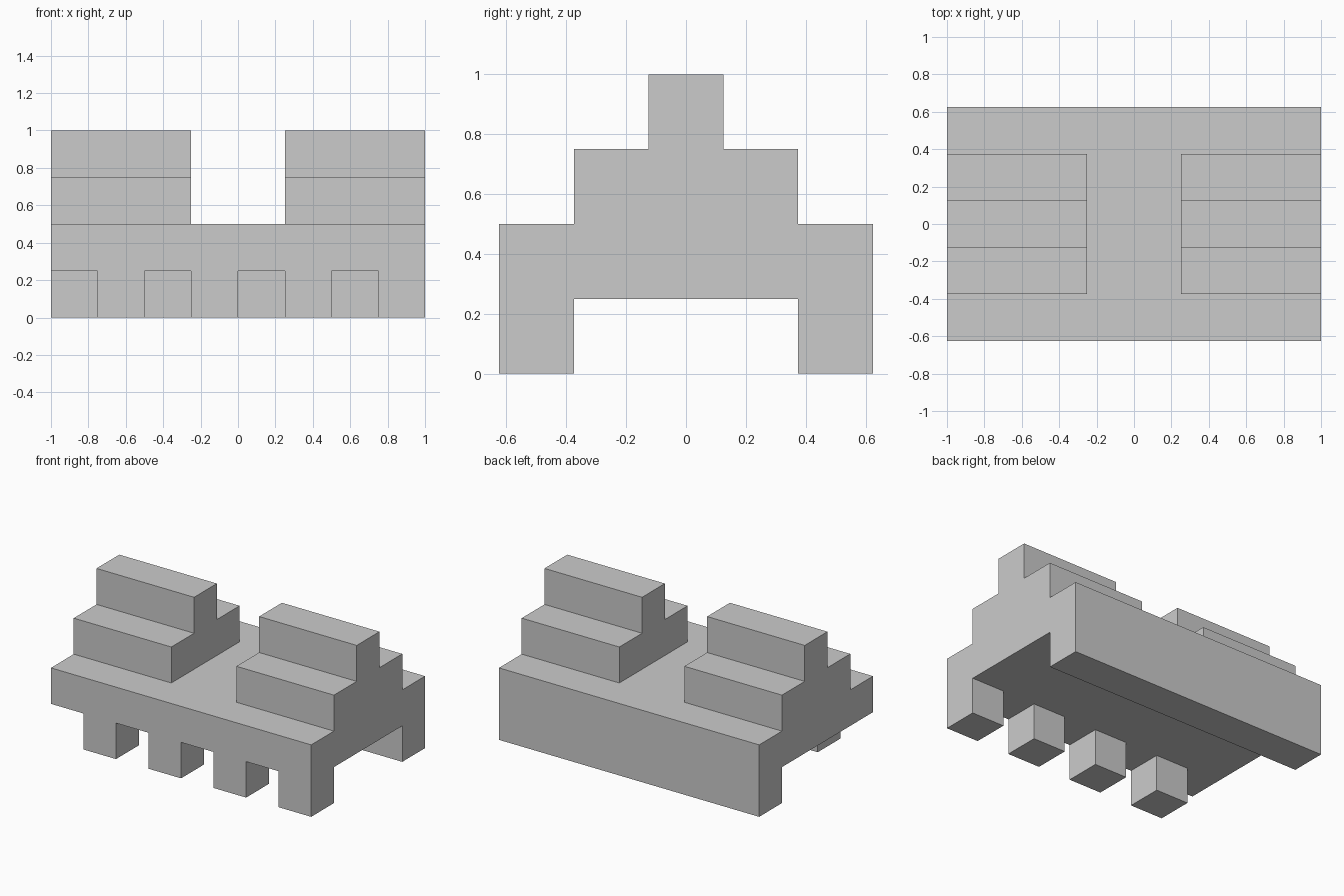
import bpy, bmesh
from mathutils import Matrix, Vector

if "Cube" in bpy.data.objects:
    bpy.data.objects.remove(bpy.data.objects["Cube"])

U = 0.25  # grid unit shared by every step, leg and gap

bm = bmesh.new()


def extrude(z, height, inside):
    """Pull the horizontal faces at level z whose centres pass the test."""
    faces = [f for f in bm.faces
             if abs(f.normal.z) > 0.9
             and abs(f.calc_center_median().z - z) < 1e-4
             and inside(*f.calc_center_median().xy)]
    new = bmesh.ops.extrude_face_region(bm, geom=faces)["geom"]
    verts = [g for g in new if isinstance(g, bmesh.types.BMVert)]
    bmesh.ops.translate(bm, verts=verts, vec=Vector((0, 0, height)))
    old = [f for f in faces if f.is_valid]
    if old:
        bmesh.ops.delete(bm, geom=old, context='FACES')
    bmesh.ops.recalc_face_normals(bm, faces=bm.faces[:])


# Deck: a slab divided into 8 x 5 unit cells
bmesh.ops.create_cube(bm, size=1, matrix=Matrix.Translation((0, 0, 1.5 * U))
                      @ Matrix.Diagonal((8 * U, 5 * U, U, 1)))
for axis, count in ((0, 8), (1, 5)):
    for i in range(1, count):
        co, no = Vector(), Vector()
        co[axis], no[axis] = (i - count / 2) * U, 1
        bmesh.ops.bisect_plane(bm, geom=bm.verts[:] + bm.edges[:] + bm.faces[:],
                               plane_co=co, plane_no=no)
bm.normal_update()

# Two stepped blocks on top, with an open aisle between them
extrude(2 * U, U, lambda x, y: abs(x) > U and abs(y) < 1.5 * U)
extrude(3 * U, U, lambda x, y: abs(y) < 0.5 * U)

# Solid back wall and four spaced front legs (every second cell)
extrude(U, -U, lambda x, y: y > 1.5 * U
        or (y < -1.5 * U and int((x + 1) / U) % 2 == 1))

# Merge flat areas into single clean faces
bmesh.ops.dissolve_limit(bm, angle_limit=0.01, verts=bm.verts[:], edges=bm.edges[:])
bmesh.ops.recalc_face_normals(bm, faces=bm.faces[:])

mesh = bpy.data.meshes.new("stepped_platform")
bm.to_mesh(mesh)
bm.free()
bpy.context.collection.objects.link(bpy.data.objects.new("stepped_platform", mesh))
